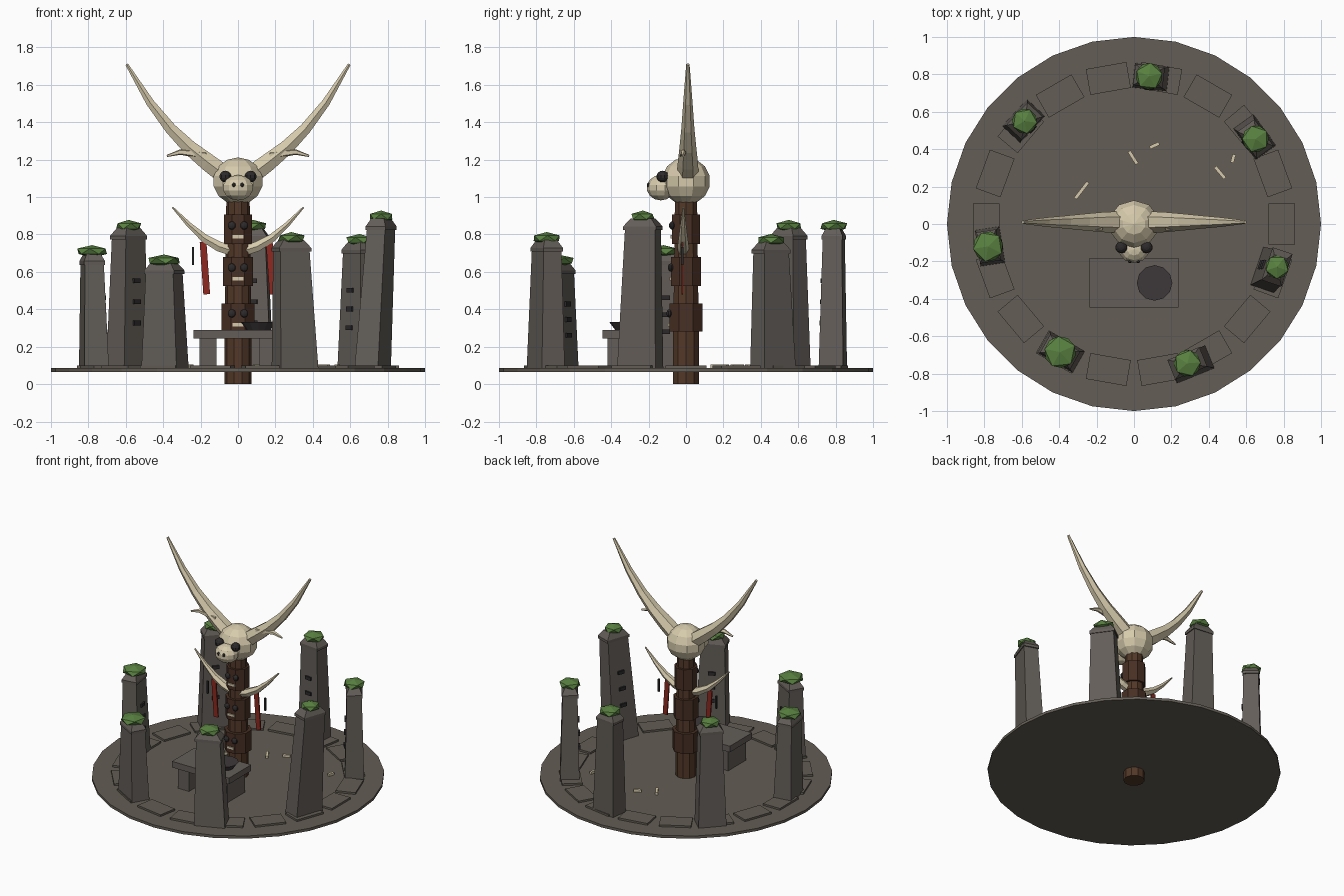
import bpy, bmesh, math
from math import sin, cos, pi, radians
from mathutils import Vector, Matrix

cube = bpy.data.objects.get("Cube")
if cube:
    bpy.data.objects.remove(cube, do_unlink=True)


def material(name, *rgb):
    m = bpy.data.materials.new(name)
    m.use_nodes = True
    m.diffuse_color = (*rgb, 1)
    m.node_tree.nodes["Principled BSDF"].inputs["Base Color"].default_value = (*rgb, 1)
    return m


GROUND = material("ground stone", .125, .11, .09)
STONE = material("pillar stone", .125, .11, .097)
WOOD = material("pole wood", .085, .04, .021)
CARVED = material("carved wood", .064, .029, .017)
BONE = material("bone", .67, .59, .41)
MOSS = material("moss green", .1, .22, .052)
RED = material("banner red", .27, .022, .014)
DARK = material("dark hollow", .026, .023, .024)
BOWL = material("bowl grey", .047, .038, .04)


def finish(name, bm, mat):
    bmesh.ops.recalc_face_normals(bm, faces=bm.faces)
    mesh = bpy.data.meshes.new(name)
    bm.to_mesh(mesh)
    bm.free()
    mesh.materials.append(mat)
    ob = bpy.data.objects.new(name, mesh)
    bpy.context.collection.objects.link(ob)
    return ob


def loft(name, rings, mat):
    """Skin closed rings of points and cap both ends."""
    bm = bmesh.new()
    loops = [[bm.verts.new(p) for p in ring] for ring in rings]
    n = len(loops[0])
    for a, b in zip(loops, loops[1:]):
        for i in range(n):
            j = (i + 1) % n
            bm.faces.new((a[i], a[j], b[j], b[i]))
    bm.faces.new(loops[0])
    bm.faces.new(loops[-1])
    return finish(name, bm, mat)


def turned(name, x, y, profile, sides, mat, start=0.0):
    """Upright faceted solid from (radius, height) pairs."""
    angles = [start + 2 * pi * i / sides for i in range(sides)]
    return loft(name, [[Vector((x + r * cos(a), y + r * sin(a), z)) for a in angles]
                       for r, z in profile], mat)


def block(name, centre, size, mat, rot=(0, 0, 0)):
    bm = bmesh.new()
    bmesh.ops.create_cube(bm, size=1)
    bmesh.ops.scale(bm, vec=size, verts=bm.verts)
    ob = finish(name, bm, mat)
    ob.location, ob.rotation_euler = centre, rot
    return ob


def ball(name, centre, size, mat, ico=False, rot=0):
    bm = bmesh.new()
    if ico:
        bmesh.ops.create_icosphere(bm, subdivisions=1, radius=1)
    else:
        bmesh.ops.create_uvsphere(bm, u_segments=10, v_segments=7, radius=1)
    bmesh.ops.scale(bm, vec=size, verts=bm.verts)
    ob = finish(name, bm, mat)
    ob.location, ob.rotation_euler = centre, (0, 0, rot)
    return ob


def horn(name, side, y, path, mat, sides=6):
    """Tapered horn in an upright plane from (x, z, radius) points."""
    pts = [Vector((side * x, y, z)) for x, z, r in path]
    rings = []
    for i, p in enumerate(pts):
        t = (pts[min(i + 1, len(pts) - 1)] - pts[max(i - 1, 0)]).normalized()
        across = Vector((0, 1, 0))
        up = t.cross(across)
        r = path[i][2]
        rings.append([p + r * (cos(a) * across + sin(a) * up)
                      for a in (2 * pi * k / sides for k in range(sides))])
    return loft(name, rings, mat)


# Round ground plate with a ring of paving slabs
turned("ground_plate", 0, 0, [(1, .065), (1, .085)], 28, GROUND, pi / 2)
for i in range(18):
    a = radians(20 * i)
    block("paving_slab", (.79 * cos(a), .79 * sin(a), .09), (.14, .22, .018), GROUND, (0, 0, a))


# Leaning stone pillars with caps, moss and carved slots on the inner face
def pillar(base, top, height, width, moss):
    a = math.atan2(base[1], base[0])
    turn = Matrix.Rotation(a, 3, 'Z')
    z0 = .08

    def ring(t, z, scale):
        c = Vector((*base, 0)).lerp(Vector((*top, 0)), t)
        c.z = z
        return [c + turn @ Vector((sx * .064 * scale, sy * width / 2 * scale, 0))
                for sx, sy in ((-1, -1), (1, -1), (1, 1), (-1, 1))]

    loft("pillar", [ring(0, z0, 1.03), ring(1, height, .8)], STONE)
    loft("pillar_cap", [ring(1, height - .012, .88), ring(1, height + .008, .88),
                        ring(1, height + .05, .56)], STONE)
    ball("moss_clump", (top[0], top[1], height + .06), (moss, moss, .033), MOSS, True, a)
    for t in (.35, .51, .67):
        r = ring(t, z0 + t * (height - z0), 1.03 - .23 * t)
        block("carved_slot", (r[0] + r[3]) / 2, (.022, .05, .025), DARK, (0, 0, a))


pillar((-.77, -.12), (-.78, -.12), .65, .19, .09)
pillar((-.59, .55), (-.585, .55), .785, .19, .075)
pillar((-.39, -.685), (-.395, -.685), .6, .21, .095)
pillar((.305, -.75), (.285, -.745), .72, .21, .08)
pillar((.72, -.245), (.765, -.23), .835, .21, .07)
pillar((.645, .465), (.65, .455), .71, .2, .08)
pillar((.09, .785), (.08, .79), .785, .18, .08)

# Totem pole with three carved heads
turned("totem_pole", 0, 0, [(.073, 0), (.073, .3), (.068, .53), (.062, 1.02)], 10, WOOD)
for z0, z1, r in ((.28, .43, .096), (.525, .68, .088), (.75, .908, .081)):
    turned("carved_head", 0, 0, [(r, z0), (r, z1)], 8, CARVED, pi / 8)
    front = -r * cos(pi / 8)
    for s in (-1, 1):
        ball("carved_eye", (s * .033, front, z0 + .098), (.022, .016, .022), DARK)
    block("carved_teeth", (0, front, z0 + .038), (.06, .016, .018), BONE)

# Skull with snout, eye sockets, antlers and prongs
ball("skull", (0, 0, 1.085), (.14, .13, .127), BONE)
ball("snout", (0, -.135, 1.05), (.085, .075, .068), BONE)
for s in (-1, 1):
    ball("eye_socket", (s * .068, -.125, 1.11), (.033, .033, .031), DARK)
    ball("nostril", (s * .022, -.2, 1.065), (.01, .01, .012), DARK)
    horn("antler", s, .01, [(.06, 1.11, .058), (.16, 1.185, .054), (.26, 1.265, .045),
                            (.36, 1.365, .035), (.47, 1.505, .025), (.595, 1.71, .009)], BONE)
    horn("antler_prong", s, -.015, [(.17, 1.22, .022), (.25, 1.235, .02),
                                    (.31, 1.24, .015), (.38, 1.22, .006)], BONE, 5)
    # Lower tusks, hanging banners and charms
    horn("tusk", s, -.015, [(.02, .71, .032), (.1, .735, .031), (.18, .78, .025),
                            (.26, .85, .016), (.35, .945, .005)], BONE)
    block("banner", (s * .177, -.02, .62), (.036, .01, .28), RED, (0, radians(-4), 0))
    block("hanging_charm", (s * .24, -.02, .685), (.012, .012, .095), DARK)

# Stone altar with an offering bowl
block("altar_top", (0, -.315, .267), (.475, .265, .046), STONE)
for s in (-1, 1):
    block("altar_leg", (s * .16, -.315, .165), (.09, .21, .165), STONE)
turned("offering_bowl", .11, -.315, [(.06, .285), (.095, .332)], 12, BOWL)

# Scattered bones on the ground
for x, y, length, deg in ((-.28, .18, .11, 52), (-.005, .355, .08, 122), (.11, .42, .055, 25),
                          (.46, .275, .08, 130), (.53, .35, .045, 75)):
    block("loose_bone", (x, y, .095), (length, .018, .018), BONE, (0, 0, radians(deg)))
